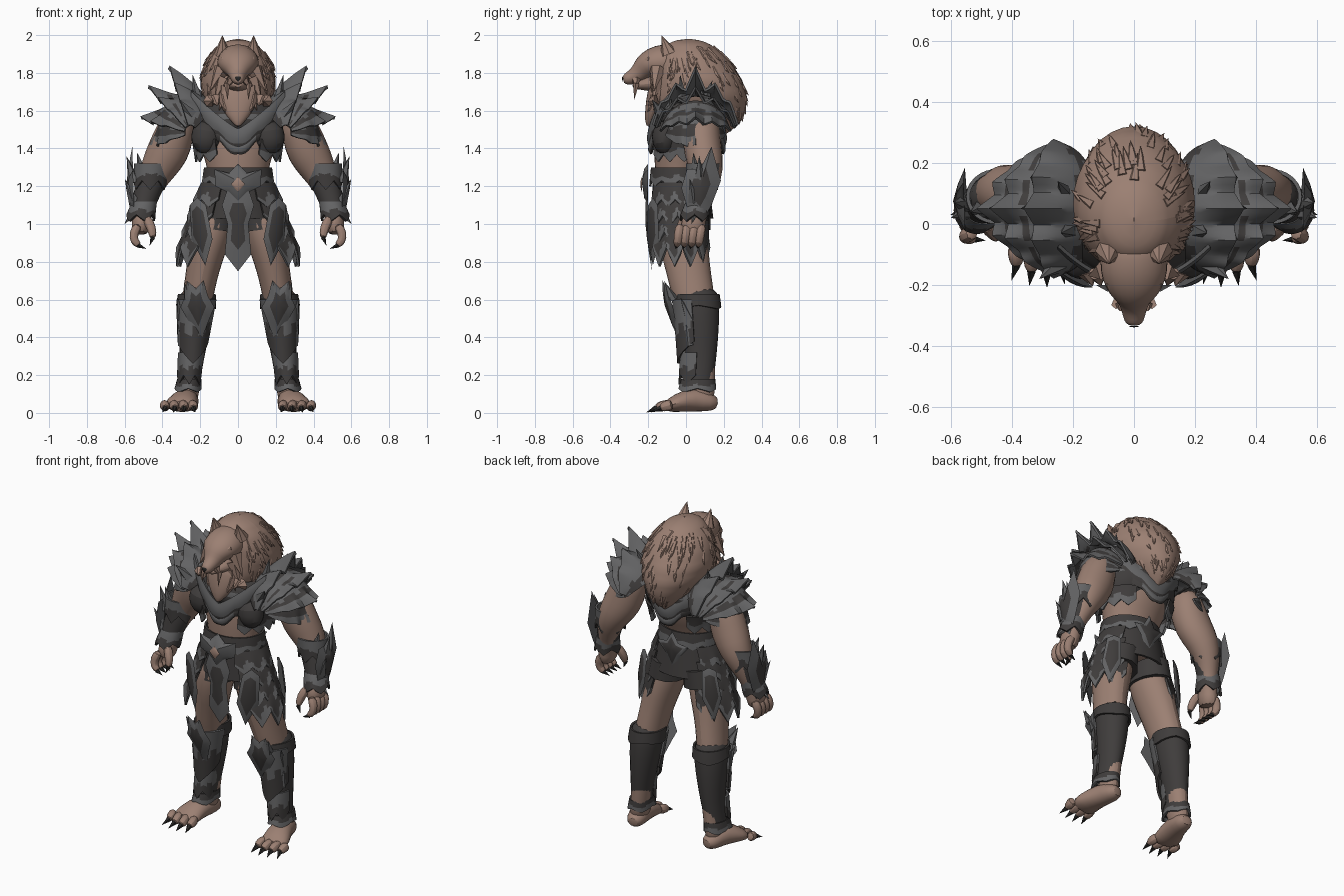
import bpy, bmesh, math, random
from mathutils import Vector as V

random.seed(4)
cube = bpy.data.objects.get("Cube")
if cube:
    bpy.data.objects.remove(cube)


def material(name, rgb):
    m = bpy.data.materials.new(name)
    m.use_nodes = True
    m.diffuse_color = (*rgb, 1)
    m.node_tree.nodes["Principled BSDF"].inputs["Base Color"].default_value = (*rgb, 1)
    return m


SKIN = [material("brown_hide", (0.33, 0.215, 0.17))]
CLAW = [material("black_claw", (0.02, 0.019, 0.018))]
light = material("worn_steel", (0.125, 0.125, 0.128))
dark = material("dark_leather", (0.05, 0.046, 0.045))
STEEL, LEATHER = [light, dark], [dark, light]


def build(name, verts, faces, mats, idx=None, mirror=False, thick=0, sub=0):
    me = bpy.data.meshes.new(name)
    me.from_pydata([tuple(v) for v in verts], [], faces)
    for m in mats:
        me.materials.append(m)
    if idx:
        for p, i in zip(me.polygons, idx):
            p.material_index = i
    bm = bmesh.new()
    bm.from_mesh(me)
    bmesh.ops.recalc_face_normals(bm, faces=bm.faces)
    if thick:
        bmesh.ops.solidify(bm, geom=bm.faces[:], thickness=thick)
        bmesh.ops.recalc_face_normals(bm, faces=bm.faces)
    bm.to_mesh(me)
    bm.free()
    me.shade_smooth()
    me.set_sharp_from_angle(angle=math.radians(38))
    ob = bpy.data.objects.new(name, me)
    bpy.context.scene.collection.objects.link(ob)
    if mirror:
        ob.modifiers.new("mirror", 'MIRROR').use_mirror_merge = False
    if sub:
        ob.modifiers.new("round", 'SUBSURF').levels = sub
        ob.modifiers["round"].render_levels = sub
    return ob


def grid(name, fn, nu, nv, mats, rule=None, mirror=False, thick=0.012):
    """Surface from a function of u and v, coloured by a rule."""
    verts = [fn(u / nu, v / nv) for v in range(nv + 1) for u in range(nu + 1)]
    w = nu + 1
    cells = [(u, v) for v in range(nv) for u in range(nu)]
    faces = [(v * w + u, v * w + u + 1, (v + 1) * w + u + 1, (v + 1) * w + u) for u, v in cells]
    idx = [rule((u + .5) / nu, (v + .5) / nv) for u, v in cells] if rule else None
    return build(name, verts, faces, mats, idx, mirror, thick)


def tube(name, path, mats, mirror=True, n=12, sub=1):
    """Limb: oval rings (x, y, z, radius across, radius deep) along a path."""
    pts = [V(p[:3]) for p in path]
    verts, faces = [], []
    for i, p in enumerate(path):
        t = (pts[min(i + 1, len(pts) - 1)] - pts[max(i - 1, 0)]).normalized()
        side = (V((1, 0, 0)) - t * t.x).normalized()
        up = t.cross(side)
        for k in range(n):
            a = math.tau * k / n
            verts.append(pts[i] + side * math.cos(a) * p[3] + up * math.sin(a) * p[-1])
    for i in range(len(path) - 1):
        for k in range(n):
            j = (k + 1) % n
            faces.append((i * n + k, i * n + j, i * n + n + j, i * n + n + k))
    faces += [tuple(range(n)), tuple(range(len(verts) - n, len(verts)))]
    return build(name, verts, faces, mats, None, mirror, 0, sub)


def spikes(name, items, mats, mirror=True, n=5):
    """Cones given as (base, tip, radius), joined in one object."""
    verts, faces = [], []
    for base, tip, r in items:
        base, tip = V(base), V(tip)
        q = (tip - base).to_track_quat('Z', 'Y')
        o = len(verts)
        for k in range(n):
            a = math.tau * k / n
            verts.append(base + q @ V((r * math.cos(a), r * math.sin(a), 0)))
        verts.append(tip)
        faces += [(o + k, o + (k + 1) % n, o + n) for k in range(n)] + [tuple(range(o, o + n))]
    return build(name, verts, faces, mats, None, mirror)


def plate(name, origin, ax, ay, outline, depth, mats, mirror=False, inset=.7):
    """Raised plate with a trim border, an inset panel and a ridge."""
    ax, ay, o = V(ax), V(ay), V(origin)
    nrm = ax.cross(ay).normalized()
    n = len(outline)
    mid = sum((V(p) for p in outline), V((0, 0))) / n
    def place(p, h): return o + ax * p[0] + ay * p[1] + nrm * h
    verts = [place(p, 0) for p in outline]
    verts += [place(mid + (V(p) - mid) * inset, depth * .6) for p in outline]
    verts.append(place(mid, depth))
    faces = [(k, (k + 1) % n, n + (k + 1) % n, n + k) for k in range(n)]
    faces += [(n + k, n + (k + 1) % n, 2 * n) for k in range(n)] + [tuple(range(n))]
    return build(name, verts, faces, mats, [0] * n + [1] * n + [0], mirror)


def both(half):
    return half + [(-x, y) for x, y in reversed(half) if x > 0]


def band(name, c0, r0, c1, r1, a0, a1, teeth, depth, mats, mirror=True, trim=.6):
    """Flared band between two ovals with a toothed lower edge; front is -90 degrees."""
    def fn(u, v):
        a = math.radians(a0 + (a1 - a0) * u)
        c = V(c0).lerp(V(c1), v)
        r = V(r0).lerp(V(r1), v)
        tooth = 1 - abs(2 * ((u * teeth) % 1) - 1) if teeth else 0
        return c + V((r.x * math.cos(a), r.y * math.sin(a), -depth * tooth * v * v))
    wave = lambda u, v: 1 if v > trim + .15 * math.sin(u * 23) else 0
    return grid(name, fn, max(24, 6 * teeth), 6, mats, wave, mirror)


# Body, arms and legs
tube("torso", [(0, -.03, 1.1, .16, .12), (0, -.04, 1.22, .155, .12), (0, -.035, 1.32, .17, .14),
               (0, 0, 1.45, .22, .175), (0, .03, 1.58, .22, .17), (0, .04, 1.68, .14, .14)], SKIN, False, 16)
tube("arm", [(.29, .07, 1.6, .08, .1), (.335, .08, 1.48, .11, .105), (.37, .09, 1.38, .118, .105),
             (.425, .11, 1.29, .1, .095), (.465, .1, 1.2, .07, .075), (.5, .06, 1.08, .048, .05),
             (.512, .04, 1.01, .056, .07), (.52, .03, .94, .045, .066)], SKIN)
tube("leg", [(.1, -.03, 1.12, .1, .12), (.13, -.03, 1.0, .115, .13), (.16, -.01, .88, .105, .135),
             (.185, .01, .77, .092, .122), (.205, .03, .66, .085, .118), (.225, .06, .54, .085, .105),
             (.24, .08, .3, .06, .08), (.26, .08, .1, .055, .075), (.265, .08, .05, .05, .07)], SKIN)
tube("foot", [(.255, .17, .05, .03, .03), (.26, .13, .055, .06, .05), (.275, .04, .075, .065, .07),
              (.3, -.05, .052, .088, .05), (.31, -.11, .03, .088, .03)], SKIN)
claws = []
for k in range(4):
    x = .235 + .05 * k
    y = -.13 - .02 * math.sin(k + .4)
    tube("toe", [(x + .01, -.07, .045, .026, .032), (x, y + .02, .037, .03, .032), (x, y - .015, .024, .021, .021)], SKIN, n=8)
    claws.append(((x, y - .01, .025), (x + .008 * (k - 1), y - .06, .003), .016))
    f = .085 - .038 * k
    tube("finger", [(.525, f, 1.0, .027, .027), (.555, f - .01, .95, .028, .027),
                    (.55, f - .015, .905, .025, .024), (.52, f - .02, .885, .02, .02)], SKIN, n=8)
    claws.append(((.53, f - .02, .888), (.485, f - .025, .868), .014))
tube("thumb", [(.49, 0, 1.04, .03, .03), (.455, -.03, .98, .028, .028), (.45, -.045, .92, .02, .02)], SKIN, n=8)
claws.append(((.45, -.045, .93), (.468, -.05, .885), .014))
spikes("claws", claws, CLAW)

# Mane: height, front, back, half width
PROFILE = [(1.46, .14, .19, .005), (1.53, -.16, .285, .09), (1.6, -.18, .315, .15), (1.68, -.175, .322, .19),
           (1.76, -.165, .298, .2), (1.84, -.16, .25, .182), (1.9, -.14, .195, .15), (1.95, -.1, .13, .1),
           (1.972, -.06, .08, .05), (1.98, .01, .02, .002)]


def mane_point(a, z, out=0):
    for p, q in zip(PROFILE, PROFILE[1:]):
        if z <= q[0]:
            break
    f, b, w = [p[i] + (q[i] - p[i]) * (z - p[0]) / (q[0] - p[0]) for i in (1, 2, 3)]
    return V(((w + out) * math.cos(a), (f + b) / 2 + ((b - f) / 2 + out) * math.sin(a), z))


grid("mane", lambda u, v: mane_point(math.tau * u, 1.46 + .52 * (1 - (1 - v) ** 1.4)), 32, 24, SKIN, thick=0)
tufts = []
for k in range(170):
    a, z = random.uniform(0, math.tau), random.uniform(1.56, 1.93)
    if math.sin(a) < -.7 and z > 1.66:
        continue
    tufts.append((mane_point(a, z, -.02), mane_point(a + random.uniform(-.08, .08), z - .06, .012), .022))
spikes("fur_tufts", tufts, SKIN, False, 6)
tube("beard", [(0, -.13, 1.76, .11, .06), (0, -.155, 1.68, .12, .055), (0, -.175, 1.6, .085, .045), (0, -.195, 1.54, .035, .025),
               (0, -.2, 1.515, .008, .008)], SKIN, False)
spikes("beard_locks", [((x, -.16, 1.69 - .25 * x), (x * .9, -.205, 1.53 + .8 * x), .035) for x in (.03, .075, .12, .15)], SKIN, n=6)

# Head
tube("skull", [(0, -.02, 1.85, .1, .1), (0, -.12, 1.86, .118, .1), (0, -.185, 1.85, .108, .085), (0, -.222, 1.83, .085, .066),
               (0, -.245, 1.8, .055, .054), (0, -.285, 1.776, .041, .04), (0, -.32, 1.766, .033, .032),
               (0, -.333, 1.765, .018, .018)], SKIN, False, 14)
tube("lower_jaw", [(0, -.12, 1.75, .1, .06), (0, -.2, 1.742, .068, .04), (0, -.265, 1.735, .036, .022), (0, -.285, 1.735, .02, .014)], SKIN, False)
tube("brow", [(.012, -.238, 1.835, .015, .018), (.05, -.222, 1.858, .028, .022), (.09, -.18, 1.88, .022, .022)], SKIN, n=8)
spikes("ears", [((.082, -.09, 1.9), (.083, -.13, 2.0), .045)], SKIN, n=8)
spikes("whisker_tusks", [((.035, -.265, 1.765), (.066, -.265, 1.72), .024), ((.058, -.262, 1.745), (.055, -.275, 1.655), .017)], SKIN)
spikes("cheek_fur", [((.085 - .01 * k, -.15, 1.82 - .05 * k), (.15 - .025 * k, -.17, 1.7 - .05 * k), .045) for k in range(3)], SKIN, n=6)
plate("eye", (.047, -.247, 1.822), (1, .5, 0), (0, 0, 1), [(-.018, -.004), (.014, -.003), (.018, .007), (0, .006)], .004, CLAW * 2, True)
plate("nose", (0, -.334, 1.768), (1, 0, 0), (0, 0, 1), both([(0, -.015), (.018, .005), (.012, .014)]), .005, CLAW * 2)

# Breast armour with a raised lower edge at front and back


def cuirass(u, v):
    a = math.tau * u
    low = 1.33 + .09 * math.sin(a) ** 2
    z = 1.64 + (low - 1.64) * v
    s = math.sin(math.pi * (.3 + .5 * v))
    return V((.24 * s * math.cos(a), .015 + .2 * s * math.sin(a), z))


grid("cuirass", cuirass, 32, 8, LEATHER, lambda u, v: int(v > .88 or .3 < v < .42))
for name, face in (("front", -1), ("back", 1)):
    for k, (drop, width) in enumerate(((-.03, .1), (.055, .05))):
        def vee(u, v):
            s = 2 * u - 1
            hump = .02 * abs(math.sin(8 * s))
            return V((s * (.25 - .02 * k), face * (.2 + .012 * math.sin(math.pi * v) - .12 * s * s - .006 * k) + .005,
                      1.475 - drop + .2 * abs(s) ** 1.2 - width * v - hump * v))
        grid(name + "_collar", vee, 24, 5, STEEL, lambda u, v: int(v > .78 or k and abs(u - .5) > .2))
tube("breast_boss", [(.15, -.1, 1.54, .05, .04), (.165, -.115, 1.49, .088, .072), (.17, -.115, 1.43, .085, .07), (.165, -.1, 1.37, .04, .04)], LEATHER)
band("rib_plate", (.0, 0, 1.45), (.235, .19), (0, -.01, 1.37), (.215, .175), -60, 60, 5, .04, LEATHER)

# Shoulder lames, stacked outwards from the neck; each has a tall middle spike and smaller side ones
for k, (lo, hi, flare, tip, wide) in enumerate(((-50, 22, .18, .52, .215), (6, 50, .22, .46, .2), (34, 80, .24, .34, .18), (64, 110, .14, .24, .15))):
    def lame(u, v):
        b = math.radians(-80 + 160 * u)
        p = math.radians(lo + (hi - lo) * v)
        peak = max(max(0, 1 - abs(u - c) / .09) * h for c, h in ((.5, 1), (.33, .55), (.67, .55), (.16, .35), (.84, .35)))
        s = 1 + .015 * (3 - k) + flare * v * v + tip * peak * v ** 3
        return V((.25 + .17 * s * math.sin(p) * math.cos(b), .05 + wide * math.sin(b) * (1 + .08 * v),
                  1.485 + .2 * s * math.cos(p) * math.cos(b) + .03 * peak * v ** 3))
    patch = lambda u, v: int(v < .7 and math.sin(u * 31 + k * 2) * .6 + math.sin(v * 9 + k) > .25 - .2 * k)
    grid("shoulder_lame", lame, 48, 7, STEEL, patch, True)
spikes("shoulder_spikes", [((.21, -.02, 1.66), (.24, -.03, 1.79), .03), ((.22, .1, 1.66), (.25, .14, 1.76), .03),
                           ((.25, -.13, 1.58), (.31, -.18, 1.66), .035)], STEEL)

# Bracers
tube("bracer", [(.445, .1, 1.29, .082, .082), (.465, .09, 1.22, .085, .08), (.5, .06, 1.1, .06, .06), (.512, .045, 1.04, .062, .065)], LEATHER)
band("bracer_cuff", (.45, .09, 1.32), (.1, .09), (.465, .085, 1.23), (.088, .084), 0, 360, 6, .05, STEEL)
band("wrist_cuff", (.495, .065, 1.12), (.066, .066), (.515, .045, 1.05), (.076, .078), 0, 360, 5, .035, STEEL)
plate("bracer_plate", (.553, .075, 1.19), (0, 1, 0), (.03, 0, 1), [(.06, .22), (.0, .1), (-.07, .1), (-.1, 0), (-.06, -.13),
      (0, -.2), (.06, -.09), (.11, .04)], .04, STEEL, True, .5)
spikes("bracer_spikes", [((.5, .05, 1.25), (.535, .04, 1.38), .035), ((.55, .07, 1.22), (.59, .07, 1.36), .035),
       ((.55, .04, 1.12), (.6, .02, 1.24), .03), ((.53, .05, 1.08), (.602, .03, 1.0), .03)], STEEL)

# Belt, shorts and layered hip guard
band("shorts", (0, -.03, 1.26), (.175, .145), (0, -.02, 1.03), (.215, .165), 0, 360, 0, 0, LEATHER, False, 2)
tube("short_leg", [(.11, -.01, 1.08, .1, .14), (.125, -.01, .97, .118, .14)], LEATHER, sub=0)
band("belt", (0, -.035, 1.3), (.18, .15), (0, -.035, 1.23), (.19, .16), 0, 360, 10, .03, LEATHER, False)
for k in range(4):
    z = 1.22 - .085 * k
    r = .195 + .03 * k
    band("hip_lame", (0, -.03, z), (r, .155 + .005 * k), (0, -.035, z - .09), (r + .045, .165 + .008 * k),
         -64 + 5 * k, 48 + 4 * k, 4, .04 + .02 * k, LEATHER, trim=.72)
plate("front_hip_point", (.2, -.175, 1.0), (.85, .5, 0), (.12, 0, 1), both([(0, -.22), (.065, -.08), (.05, .1), (0, .14)]), .02, STEEL, True)
plate("back_hip_point", (.235, .09, 1.0), (-.8, .6, 0), (-.12, 0, 1), both([(0, -.21), (.055, -.07), (.04, .1), (0, .12)]), .02, STEEL, True)
plate("tabard", (0, -.195, 1.0), (1, 0, 0), (0, -.06, 1), both([(0, -.25), (.07, -.16), (.055, 0), (.085, .1), (.05, .2)]), .02, STEEL, False, .55)
plate("belt_crest", (0, -.2, 1.22), (1, 0, 0), (0, 0, 1), both([(0, -.12), (.06, -.05), (.12, -.02), (.125, .07), (.05, .05), (0, .1)]), .035, [light, light])
plate("belt_gem", (0, -.233, 1.21), (1, 0, 0), (0, 0, 1), both([(0, -.04), (.036, 0), (0, .04)]), .009, SKIN * 2)
plate("back_crest", (0, .13, 1.18), (-1, 0, 0), (0, .05, 1), both([(0, -.12), (.05, -.02), (.11, .05), (.04, .06), (0, .13)]), .02, STEEL)

# Boots with shin guards, knee plates and ankle straps
tube("boot", [(.215, .055, .66, .085, .108), (.22, .065, .59, .098, .115), (.23, .075, .47, .092, .106),
              (.242, .08, .3, .066, .086), (.257, .065, .17, .058, .082), (.262, .06, .11, .064, .088)], LEATHER)
band("boot_cuff", (.218, .06, .63), (.1, .118), (.222, .065, .57), (.106, .122), 0, 360, 3, .02, LEATHER, trim=2)
band("shin_guard", (.22, .05, .6), (.108, .125), (.238, .062, .38), (.084, .108), -170, -10, 1, .12, STEEL)
band("ankle_guard", (.248, .065, .32), (.07, .095), (.258, .06, .2), (.065, .1), -175, -5, 3, .05, STEEL)
band("ankle_strap", (.258, .065, .18), (.064, .09), (.264, .06, .13), (.072, .1), 0, 360, 4, .02, LEATHER)
plate("knee_plate", (.215, -.08, .56), (1, .12, 0), (.08, -.27, 1), both([(0, -.19), (.06, -.06), (.09, .0), (.06, .06), (.045, .14), (0, .1)]), .03, STEEL, True, .55)
spikes("knee_spikes", [((.26, -.07, .6), (.285, -.11, .69), .03), ((.3, .02, .5), (.32, -.03, .61), .028), ((.295, .02, .36), (.32, .0, .47), .025)], STEEL)
